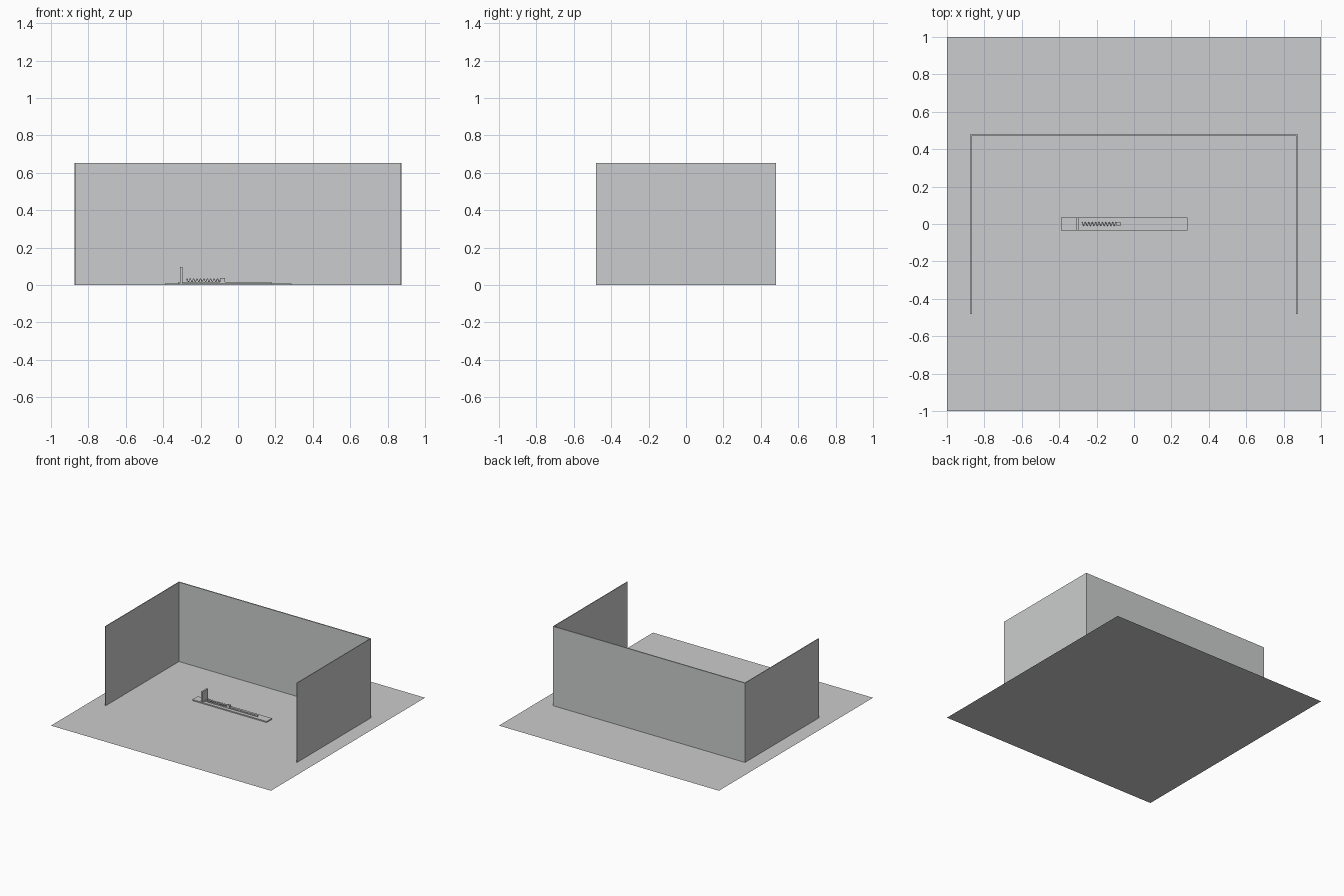
import bpy
import math

if "Cube" in bpy.data.objects:
    bpy.data.objects.remove(bpy.data.objects["Cube"])

# One plain grey for everything
grey = bpy.data.materials.new("light grey")
grey.diffuse_color = (0.6, 0.605, 0.61, 1)
grey.use_nodes = True
grey.node_tree.nodes["Principled BSDF"].inputs["Base Color"].default_value = grey.diffuse_color


def box(name, x, y, z):
    """Box given by its (min, max) range on each axis."""
    bpy.ops.mesh.primitive_cube_add(size=1, location=[sum(r) / 2 for r in (x, y, z)])
    ob = bpy.context.object
    ob.name = name
    ob.scale = [r[1] - r[0] for r in (x, y, z)]
    bpy.ops.object.transform_apply(location=False, rotation=False, scale=True)
    ob.data.materials.append(grey)
    return ob


# Ground sheet
bpy.ops.mesh.primitive_plane_add(size=2)
ground = bpy.context.object
ground.name = "floor_sheet"
ground.data.materials.append(grey)

# Three thin walls, open at the front
W, D, H = 0.873, 0.481, 0.652
box("back_wall", (-W, W), (D - 0.009, D), (0, H))
for side, s in (("left", -1), ("right", 1)):
    box(side + "_wall", sorted((s * W, s * (W - 0.006))), (-D, D - 0.009), (0, H))

# Base plate with a raised slide, end stop and sliding block
box("base_plate", (-0.39, 0.285), (-0.035, 0.035), (0, 0.009))
box("slide_rail", (-0.318, 0.18), (-0.008, 0.008), (0.009, 0.016))
box("end_stop", (-0.311, -0.298), (-0.034, 0.034), (0.009, 0.096))
box("sliding_block", (-0.096, -0.069), (-0.009, 0.009), (0.012, 0.036))

# Coil spring between the stop and the block
x0, x1, turns, steps, radius = -0.298, -0.096, 10, 16, 0.0085
coil_start = -0.278
curve = bpy.data.curves.new("coil_spring", "CURVE")
curve.dimensions = "3D"
curve.bevel_depth = 0.0016
curve.bevel_resolution = 1
curve.use_fill_caps = True
spline = curve.splines.new("POLY")
n = turns * steps
spline.points.add(n)
for i, p in enumerate(spline.points):
    a = 2 * math.pi * i / steps
    x = coil_start + (x1 - coil_start) * i / n
    p.co = (x, radius * math.cos(a), 0.025 + radius * math.sin(a), 1)
curve.materials.append(grey)
spring = bpy.data.objects.new("coil_spring", curve)
bpy.context.collection.objects.link(spring)
